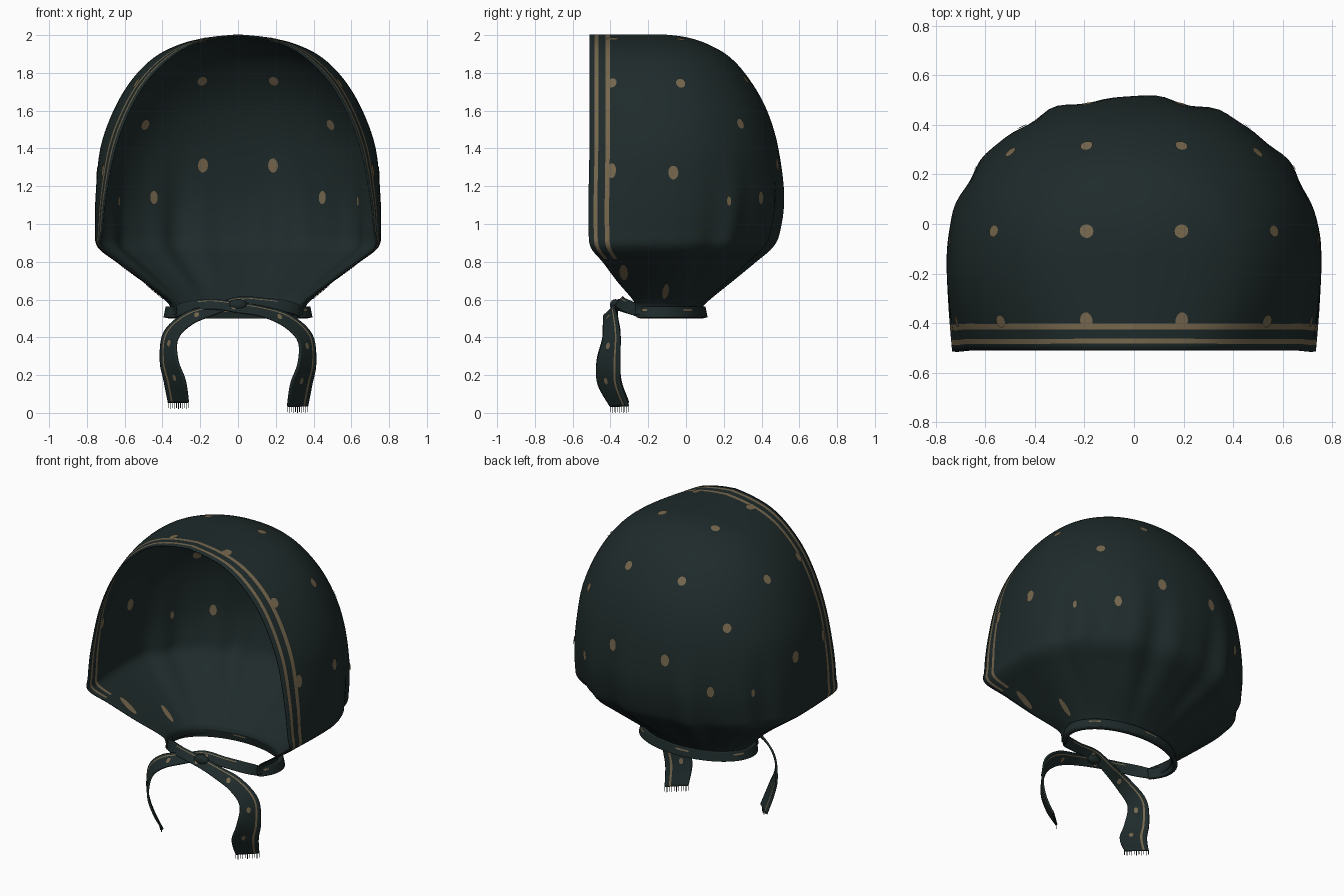
import bpy, bmesh, math
from mathutils import Vector
from mathutils.bvhtree import BVHTree

if "Cube" in bpy.data.objects:
    bpy.data.objects.remove(bpy.data.objects["Cube"])


def material(name, rgb):
    m = bpy.data.materials.new(name)
    m.diffuse_color = (*rgb, 1)
    m.use_nodes = True
    m.node_tree.nodes["Principled BSDF"].inputs["Base Color"].default_value = m.diffuse_color
    return m


FABRIC = material("dark teal fabric", (0.0135, 0.0235, 0.0235))
TAN = material("tan print", (0.18, 0.135, 0.075))


def spline(rows, n):
    """Catmull-Rom through rows of numbers, n samples per span."""
    out, last = [], len(rows) - 1
    for i in range(last):
        a, b, c, d = (rows[max(0, i - 1)], rows[i], rows[i + 1], rows[min(last, i + 2)])
        for k in range(n):
            t = k / n
            out.append([0.5 * (2 * q + (r - p) * t + (2 * p - 5 * q + 4 * r - s) * t * t
                               + (3 * q - p - 3 * r + s) * t ** 3)
                        for p, q, r, s in zip(a, b, c, d)])
    out.append(list(rows[-1]))
    return out


def finish(bm, name, thick=0, smooth=True):
    me = bpy.data.meshes.new(name)
    bm.to_mesh(me)
    bm.free()
    me.materials.append(FABRIC)
    me.materials.append(TAN)
    ob = bpy.data.objects.new(name, me)
    bpy.context.collection.objects.link(ob)
    for p in me.polygons:
        p.use_smooth = smooth
    if thick:
        mod = ob.modifiers.new("cloth thickness", 'SOLIDIFY')
        mod.thickness, mod.offset = thick, 0
    return ob


def sheet(grid, tan_rule):
    """Quad sheet over a grid of points; tan_rule(row, column) picks the striped faces."""
    bm = bmesh.new()
    vs = [[bm.verts.new(p) for p in row] for row in grid]
    for r in range(len(vs) - 1):
        for c in range(len(vs[0]) - 1):
            f = bm.faces.new((vs[r][c], vs[r][c + 1], vs[r + 1][c + 1], vs[r + 1][c]))
            f.material_index = int(tan_rule(r, c))
    bmesh.ops.remove_doubles(bm, verts=bm.verts, dist=1e-4)
    bmesh.ops.recalc_face_normals(bm, faces=bm.faces)
    return bm


# Hood: levels of (z, side half width, front half width, front y, back y)
LEVELS = [
    (2.0, 0, 0, -.51, -.12), (1.985, .15, .115, -.51, 0), (1.95, .30, .245, -.51, .11),
    (1.88, .44, .36, -.51, .23), (1.76, .56, .48, -.51, .335), (1.6, .655, .575, -.51, .425),
    (1.4, .725, .65, -.51, .485), (1.15, .75, .70, -.515, .51), (.97, .752, .72, -.515, .485),
    (.88, .74, .725, -.505, .445), (.8, .64, .63, -.44, .355), (.7, .505, .495, -.365, .24),
    (.6, .385, .36, -.28, .12), (.56, .355, .33, -.27, .085), (.52, .36, .33, -.27, .09)]
MID = -0.15
STRIPES = [0, .075, .13, .235, .30]          # stripe boundaries behind the hem
SIDE = STRIPES + [.45, .6, .75, .88]
ARC = 64
ROUND = 2 / 2.12


def hood_row(z, w, xf, yf, yb):
    w, xf = max(w, 0), max(xf, 0)
    fold = 0.035 * max(0, min(1, (1.4 - z) / .5)) * max(0, min(1, (z - .54) / .25))
    side = [(xf + (w - xf) * math.sin(math.pi / 2 * s), yf + (MID - yf) * s, z) for s in SIDE]
    arc = []
    for k in range(ARC + 1):
        a = math.pi * k / ARC
        c, s = math.cos(a), math.sin(a)
        g = 1 + fold * s * (math.cos(14 * (a - 1.53)) + .5 * math.sin(23 * a)) * .75
        x = math.copysign(abs(c) ** ROUND, c) * w * g
        arc.append((x, MID + (yb - MID) * max(s, 0) ** ROUND * g, z))
    return side + arc + [(-x, y, h) for x, y, h in reversed(side)]


grid = [hood_row(*r) for r in spline(LEVELS, 5)]
ncol = len(grid[0]) - 1
bm = sheet(grid, lambda r, c: grid[r][0][2] > .83 and min(c, ncol - 1 - c) in (1, 3))
tree = BVHTree.FromBMesh(bm)
finish(bm, "hood", 0.008)

# Polka dots: thin discs hugging both faces of the cloth (x, y, z, width, height)
DOTS = [(.19, .31, 1.76, 26, 28), (.5, .29, 1.53, 26, 28), (.185, .47, 1.31, 27, 38),
        (.45, .39, 1.14, 22, 35), (.63, .22, 1.12, 12, 25), (.56, -.03, 1.74, 25, 29),
        (.19, -.03, 1.97, 27, 29), (.72, -.07, 1.27, 27, 37), (.53, -.39, 1.74, 26, 30),
        (.19, -.39, 1.97, 34, 26), (.70, -.39, 1.28, 24, 40), (.58, -.33, .73, 22, 70),
        (.43, -.11, .66, 17, 62)]


def disc(bm, centre, normal, rx, ry):
    side = normal.cross(Vector((0, 0, 1))).normalized()
    up = side.cross(normal)
    ring = [centre + side * rx * math.cos(t) + up * ry * math.sin(t)
            for t in (2 * math.pi * k / 14 for k in range(14))]
    bm.faces.new([bm.verts.new(p) for p in ring]).material_index = 1


bm = bmesh.new()
for x, y, z, rx, ry in DOTS:
    for sx in (1, -1):
        p, n, _, _ = tree.find_nearest(Vector((sx * x, y, z)))
        for off in (.008, -.008):
            disc(bm, p + n * off, n * (1 if off > 0 else -1), rx / 1000, ry / 1000)
finish(bm, "polka_dots", smooth=False)


def ribbon(name, rows, thick, tan_rule, n=6, cols=12):
    """Rows are centre xyz plus full width vector xyz."""
    pts = spline(rows, n)
    g = [[Vector(r[:3]) + Vector(r[3:]) * (c / cols - .5) for c in range(cols + 1)] for r in pts]
    finish(sheet(g, tan_rule), name, thick)
    return g


# Neck band: rolled strip round the sides and back of the neck
band = []
for k in range(25):
    a = math.radians(-32 + 244 * k / 24)
    band.append((.375 * math.cos(a), -.13 + .225 * math.sin(a), .532, .012 * math.cos(a),
                 .012 * math.sin(a), -.058))
ribbon("neck_band", band, .028, lambda r, c: c in (3, 4) and r % 18 < 4, n=3)

# Ties: each strand crosses the middle and hangs on the other side
TIE = [(.345, -.23, .53, 0, 0, .06), (.27, -.30, .56, 0, .03, .06), (.14, -.355, .58, 0, .04, .05),
       (0, -.37, .575, 0, .045, .05), (-.13, -.39, .545, .0, .06, .05),
       (-.26, -.40, .50, -.03, .07, .06), (-.355, -.395, .41, -.07, .09, .035),
       (-.365, -.41, .28, -.09, .12, .0), (-.335, -.405, .17, -.11, .12, 0),
       (-.315, -.352, .055, -.105, .095, 0)]
for label, s, drop in (("left", 1, 0), ("right", -1, .02)):
    rows = []
    for i, (x, y, z, a, b, c) in enumerate(TIE):
        dy = s * .014 if i in (2, 3, 4) else 0
        rows.append((s * x, y + dy, z - drop * i / 9 + (s * .012 if i == 3 else 0), s * a, b, c))
    g = ribbon(label + "_tie", rows, .012, lambda r, c: c == 9 and r > 8)

    # Fringe threads at the tail end, and dots along the tail
    bm = bmesh.new()
    end = g[-1]
    for k in range(11):
        p = end[0].lerp(end[-1], k / 10)
        d = (end[-1] - end[0]).normalized() * .002
        t = Vector((0, 0, -.030 - .005 * (k % 2)))
        bm.faces.new([bm.verts.new(v) for v in (p - d, p + d, p + d + t, p - d + t)])
    finish(bm, label + "_fringe", smooth=False)

    bm = bmesh.new()
    for r in (17, 28, 38, 47):
        p = g[r][5]
        n = (g[r][7] - g[r][3]).cross(g[r + 1][5] - g[r - 1][5]).normalized()
        for sgn in (1, -1):
            disc(bm, p + n * sgn * .009, n * sgn, .013, .018)
    finish(bm, label + "_tie_dots", smooth=False)

# Knot where the strands cross
bm = bmesh.new()
bmesh.ops.create_uvsphere(bm, u_segments=20, v_segments=12, radius=1)
for v in bm.verts:
    v.co = Vector((v.co.x * .05, v.co.y * .028 - .374, v.co.z * .03 + .572))
finish(bm, "knot")
